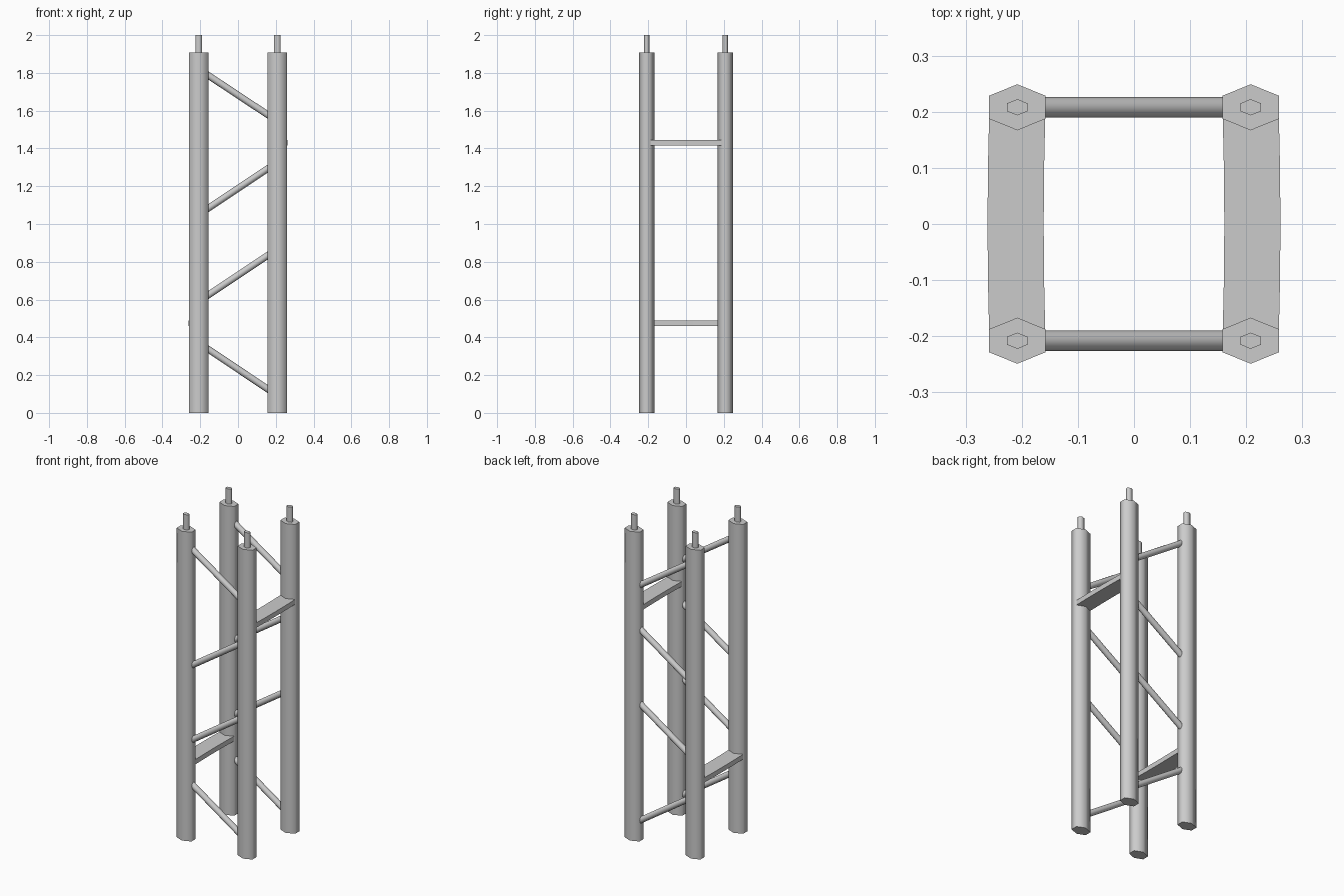
import bpy, bmesh, math
from mathutils import Vector, Matrix

cube = bpy.data.objects.get("Cube")
if cube:
    bpy.data.objects.remove(cube, do_unlink=True)

metal = bpy.data.materials.new("light grey metal")
metal.use_nodes = True
GREY = (0.6, 0.6, 0.6, 1)
metal.diffuse_color = GREY
metal.node_tree.nodes["Principled BSDF"].inputs["Base Color"].default_value = GREY

C = 0.208          # post centre offset
POST_TOP = 1.907


def finish(name, bm, angle):
    bmesh.ops.recalc_face_normals(bm, faces=bm.faces)
    mesh = bpy.data.meshes.new(name)
    bm.to_mesh(mesh)
    bm.free()
    mesh.materials.append(metal)
    obj = bpy.data.objects.new(name, mesh)
    bpy.context.collection.objects.link(obj)
    bpy.ops.object.select_all(action='DESELECT')
    obj.select_set(True)
    bpy.context.view_layer.objects.active = obj
    bpy.ops.object.shade_smooth_by_angle(angle=math.radians(angle))
    return obj


def hex_prism(name, x, y, z0, z1, rx, ry):
    """Hexagonal column with flat sides toward x and corners toward y."""
    bm = bmesh.new()
    stretch = Matrix.Diagonal((rx / math.cos(math.pi / 6), ry, z1 - z0, 1))
    place = Matrix.Translation((x, y, (z0 + z1) / 2))
    turn = Matrix.Rotation(math.pi / 2, 4, 'Z')
    bmesh.ops.create_cone(bm, cap_ends=True, segments=6, radius1=1, radius2=1, depth=1)
    # put a corner on the y axis whatever the starting corner is
    if max(v.co.y for v in bm.verts) < 0.95:
        bmesh.ops.transform(bm, matrix=turn, verts=bm.verts)
    bmesh.ops.transform(bm, matrix=place @ stretch, verts=bm.verts)
    return finish(name, bm, 75)


def tube(name, a, b, r):
    """Round brace between two points."""
    a, b = Vector(a), Vector(b)
    bm = bmesh.new()
    aim = (b - a).to_track_quat('Z', 'Y').to_matrix().to_4x4()
    bmesh.ops.create_cone(bm, cap_ends=True, segments=12, radius1=r, radius2=r,
                          depth=(b - a).length,
                          matrix=Matrix.Translation((a + b) / 2) @ aim)
    return finish(name, bm, 60)


def plate(name, side, z):
    """Flat rung between the posts of one side, bowed slightly outward."""
    bm = bmesh.new()
    bmesh.ops.create_cube(bm, size=1, matrix=Matrix.Diagonal((0.1, 0.4, 0.03, 1)))
    long_edges = [e for e in bm.edges
                  if abs(e.verts[0].co.y - e.verts[1].co.y) > 0.3]
    bmesh.ops.subdivide_edges(bm, edges=long_edges, cuts=3, use_grid_fill=True)
    for v in bm.verts:
        v.co.x += side * (C + 0.003 * (1 - (v.co.y / 0.2) ** 2))
        v.co.z += z
    return finish(name, bm, 30)


# Posts and their top pins
for xs, side in ((-1, "right"), (1, "left")):
    for ys, end in ((-1, "front"), (1, "back")):
        hex_prism(f"{end}_{side}_post", xs * C, ys * C, 0, POST_TOP, 0.0505, 0.041)
        hex_prism(f"{end}_{side}_pin", xs * C, ys * C, POST_TOP - 0.01, 2.0, 0.018, 0.0145)

# Diagonal braces: heights at -x and +x post faces
BRACES = ((1.795, 1.57), (1.075, 1.302), (0.615, 0.842), (0.345, 0.118))
for ys, end in ((-1, "front"), (1, "back")):
    for i, (zl, zr) in enumerate(BRACES):
        tube(f"{end}_brace_{i + 1}", (-0.17, ys * C, zl), (0.17, ys * C, zr), 0.018)

# Side rungs
plate("left_rung", 1, 1.43)
plate("right_rung", -1, 0.475)
